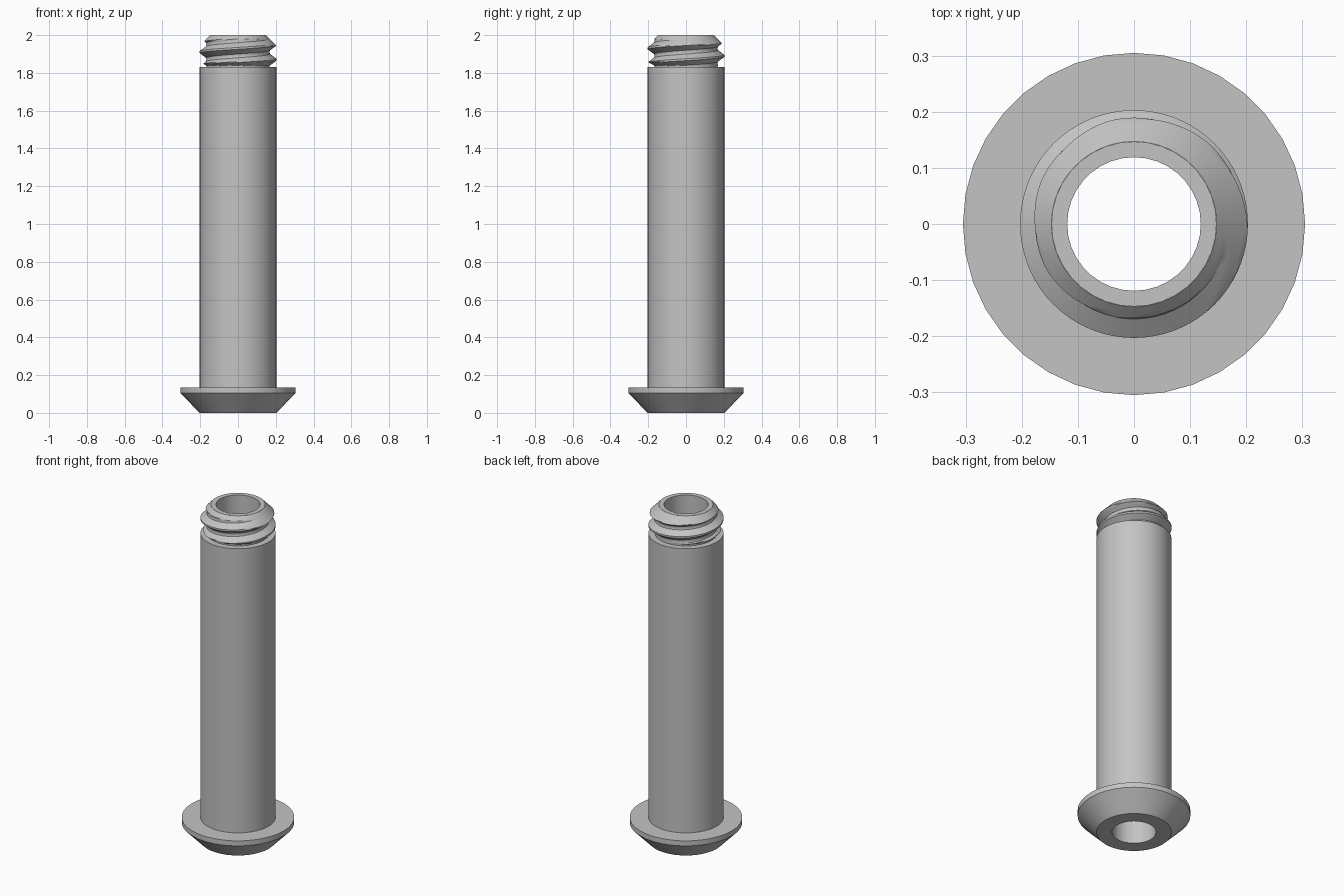
import bpy, bmesh, math

cube = bpy.data.objects.get("Cube")
if cube:
    bpy.data.objects.remove(cube, do_unlink=True)

steel = bpy.data.materials.new("plain_grey_metal")
steel.use_nodes = True
grey = (0.55, 0.55, 0.55, 1)
steel.diffuse_color = grey
steel.node_tree.nodes["Principled BSDF"].inputs["Base Color"].default_value = grey

# Main dimensions
BORE, SHAFT, HEAD, ROOT, TIP = 0.119, 0.203, 0.305, 0.168, 0.147
HEAD_TOP, NECK, TOP = 0.135, 1.83, 2.0
PITCH, CREST_Z = 0.08, 1.95


def surface(name, rows, segments, point):
    """Wrap a grid of (radius, height) points around the z axis."""
    bm = bmesh.new()
    grid = []
    for j in range(segments + 1):
        a = math.tau * j / segments
        column = []
        for i in range(rows):
            r, z = point(i, a)
            column.append(bm.verts.new((r * math.cos(a), r * math.sin(a), z)))
        grid.append(column)
    for a, b in zip(grid, grid[1:]):
        for i in range(rows - 1):
            bm.faces.new((a[i], b[i], b[i + 1], a[i + 1]))
    bmesh.ops.remove_doubles(bm, verts=bm.verts, dist=0.00005)
    mesh = bpy.data.meshes.new(name)
    bm.to_mesh(mesh)
    bm.free()
    mesh.materials.append(steel)
    obj = bpy.data.objects.new(name, mesh)
    bpy.context.collection.objects.link(obj)
    bpy.ops.object.select_all(action='DESELECT')
    obj.select_set(True)
    bpy.context.view_layer.objects.active = obj
    bpy.ops.object.shade_smooth_by_angle(angle=math.radians(25))
    return obj


def lathe(name, profile, segments):
    return surface(name, len(profile), segments, lambda i, a: profile[i])


# Flanged head, plain shaft, and the through bore with its tip ring
lathe("head", [(BORE, 0), (SHAFT, 0), (HEAD, 0.105), (HEAD, HEAD_TOP), (SHAFT, HEAD_TOP)], 36)
lathe("shaft", [(SHAFT, HEAD_TOP), (SHAFT, NECK), (ROOT, NECK)], 72)
lathe("tip_and_bore", [(TIP, TOP), (BORE, TOP), (BORE, 0)], 36)

# Thread: rows follow the helix and are clipped at the neck and the tip
CREST_HALF, ROOT_HALF = 0.005, 0.009
STEPS = 16


def thread_radius(z, a):
    phase = (z - CREST_Z) / PITCH - a / math.tau
    from_crest = abs(phase - round(phase)) * PITCH
    flank = PITCH / 2 - CREST_HALF - ROOT_HALF
    slope = (from_crest - CREST_HALF) / flank
    r = SHAFT - (SHAFT - ROOT) * min(1, max(0, slope))
    chamfer = TIP + (TOP - z)
    undercut = ROOT + max(0, z - NECK - 0.01) * 2
    return min(r, chamfer, undercut)


def thread_point(i, a):
    z = NECK - PITCH * 1.5 + PITCH * i / STEPS + PITCH * a / math.tau
    z = min(TOP, max(NECK, z))
    return thread_radius(z, a), z


surface("thread", STEPS * 5, 72, thread_point)
